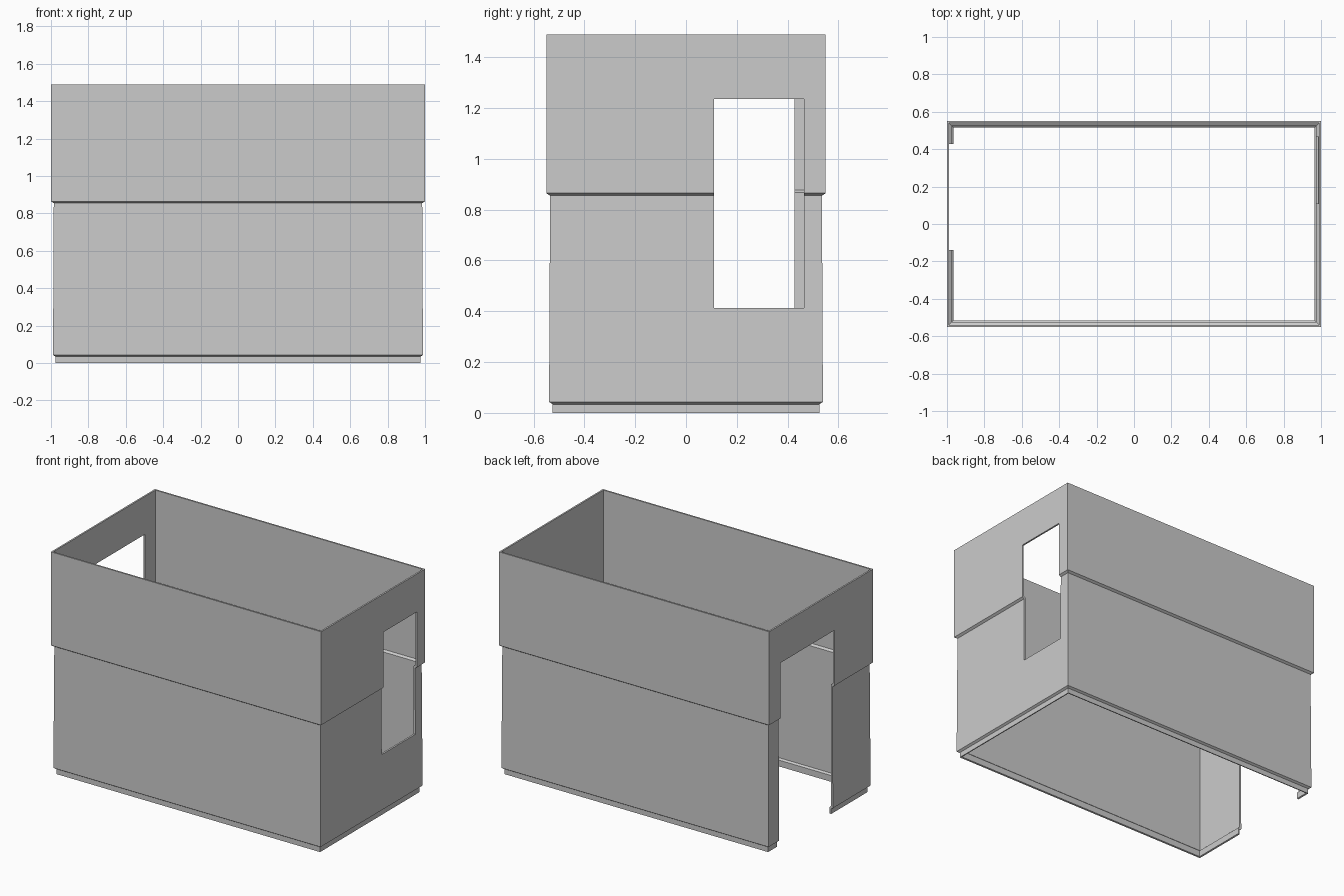
import bpy, bmesh
from mathutils import Matrix, Vector

if "Cube" in bpy.data.objects:
    bpy.data.objects.remove(bpy.data.objects["Cube"])

HX, HY = 1.0, 0.55

# Wall cross-section as (inset from outer face, height), closed loop
PROFILE = [
    (0.000, 1.49), (0.000, 0.865), (0.015, 0.855), (0.011, 0.043),
    (0.025, 0.034), (0.025, 0.0), (0.035, 0.003), (0.035, 0.045),
    (0.024, 0.055), (0.026, 0.867), (0.011, 0.877), (0.011, 1.49),
]


def make_object(name, bm):
    bmesh.ops.recalc_face_normals(bm, faces=bm.faces)
    mesh = bpy.data.meshes.new(name)
    bm.to_mesh(mesh)
    bm.free()
    obj = bpy.data.objects.new(name, mesh)
    bpy.context.collection.objects.link(obj)
    return obj


def make_box(name, lo, hi):
    lo, hi = Vector(lo), Vector(hi)
    bm = bmesh.new()
    bmesh.ops.create_cube(bm, size=1, matrix=Matrix.Translation((lo + hi) / 2)
                          @ Matrix.Diagonal((*(hi - lo), 1)))
    return make_object(name, bm)


# Stepped walls: the profile swept round the rectangular plan
bm = bmesh.new()
rings = []
for inset, z in PROFILE:
    x, y = HX - inset, HY - inset
    rings.append([bm.verts.new((sx * x, sy * y, z))
                  for sx, sy in ((-1, -1), (1, -1), (1, 1), (-1, 1))])
for a, b in zip(rings, rings[1:] + rings[:1]):
    for i in range(4):
        j = (i + 1) % 4
        bm.faces.new((a[i], a[j], b[j], b[i]))
walls = make_object("walls", bm)

# Window in the right wall, doorway in the left wall
openings = [
    make_box("window_cutter", (0.9, 0.11, 0.413), (1.1, 0.465, 1.236)),
    make_box("door_cutter", (-1.1, -0.14, -0.2), (-0.9, 0.428, 1.236)),
]
bpy.context.view_layer.objects.active = walls
for cutter in openings:
    mod = walls.modifiers.new(cutter.name, 'BOOLEAN')
    mod.operation = 'DIFFERENCE'
    mod.solver = 'EXACT'
    mod.object = cutter
    bpy.ops.object.modifier_apply(modifier=mod.name)
    bpy.data.objects.remove(cutter)
